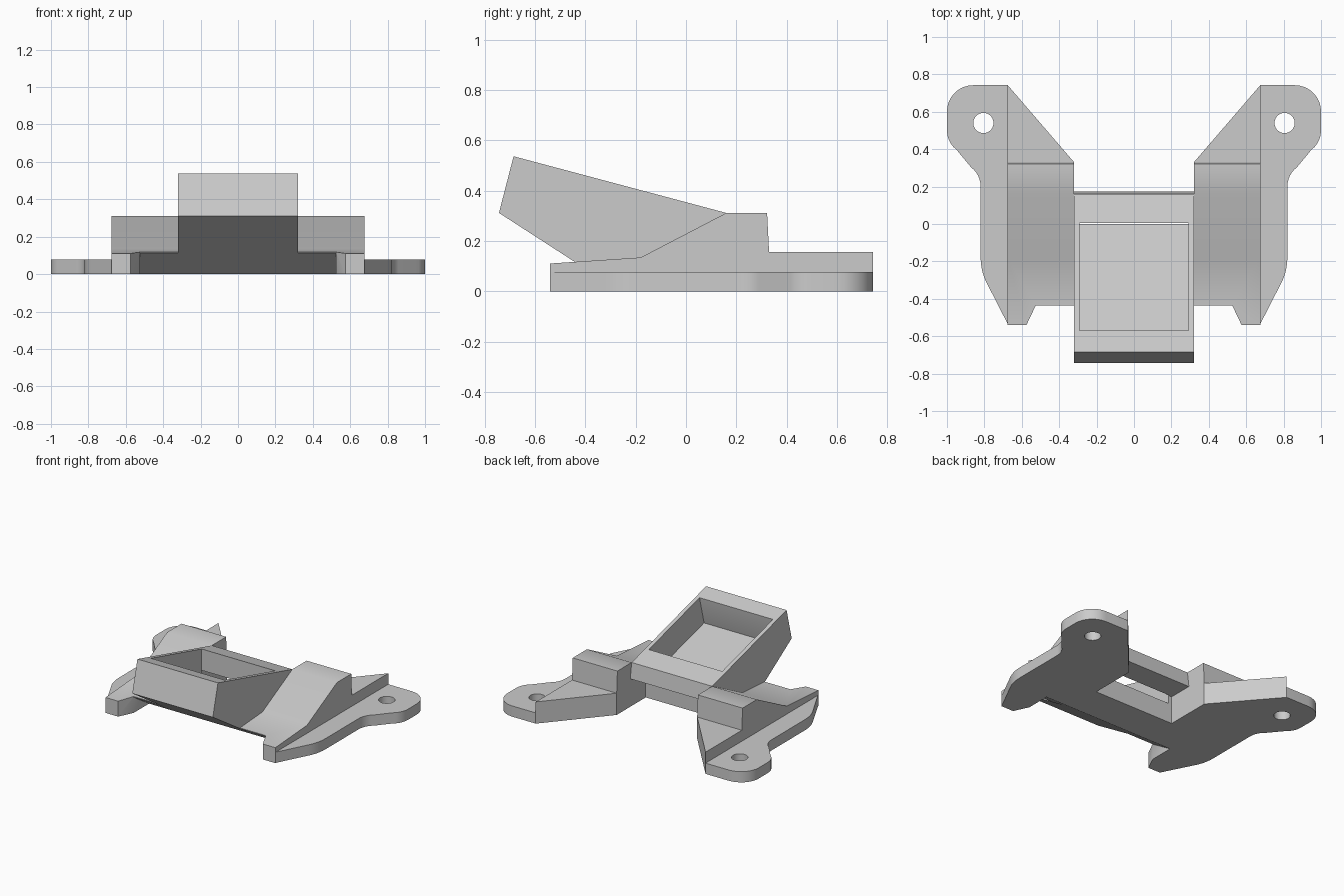
import bpy, bmesh, math
from mathutils import Vector

cube = bpy.data.objects.get("Cube")
if cube:
    bpy.data.objects.remove(cube, do_unlink=True)

grey = bpy.data.materials.new("light grey")
grey.use_nodes = True
COLOUR = (0.6, 0.6, 0.6, 1)
grey.diffuse_color = COLOUR
grey.node_tree.nodes["Principled BSDF"].inputs["Base Color"].default_value = COLOUR


def prism(name, points, low, high, axis):
    """Extrude an outline: (x, y) along z, or (y, z) along x."""
    place = (lambda p, t: (p[0], p[1], t)) if axis == "z" else (lambda p, t: (t, p[0], p[1]))
    bm = bmesh.new()
    face = bm.faces.new([bm.verts.new(place(p, low)) for p in points])
    out = bmesh.ops.extrude_face_region(bm, geom=[face])
    verts = [g for g in out["geom"] if isinstance(g, bmesh.types.BMVert)]
    bmesh.ops.translate(bm, verts=verts, vec=Vector(place((0, 0), high - low)))
    bmesh.ops.recalc_face_normals(bm, faces=bm.faces)
    mesh = bpy.data.meshes.new(name)
    bm.to_mesh(mesh)
    bm.free()
    mesh.materials.append(grey)
    obj = bpy.data.objects.new(name, mesh)
    bpy.context.collection.objects.link(obj)
    return obj


def activate(obj):
    bpy.ops.object.select_all(action="DESELECT")
    obj.select_set(True)
    bpy.context.view_layer.objects.active = obj


def combine(obj, tool, operation):
    mod = obj.modifiers.new("cut", "BOOLEAN")
    mod.operation, mod.solver, mod.object = operation, "EXACT", tool
    activate(obj)
    bpy.ops.object.modifier_apply(modifier=mod.name)
    bpy.data.objects.remove(tool, do_unlink=True)


def arc(cx, cy, r, start, end, steps=8):
    angles = [math.radians(start + (end - start) * i / steps) for i in range(steps + 1)]
    return [(cx + r * math.cos(a), cy + r * math.sin(a)) for a in angles]


def finish(obj, mirrored=False):
    if mirrored:
        mod = obj.modifiers.new("mirror", "MIRROR")
        mod.use_mirror_merge = False
        activate(obj)
        bpy.ops.object.modifier_apply(modifier=mod.name)
    activate(obj)
    bpy.ops.object.shade_smooth_by_angle(angle=math.radians(30))


INNER, OUTER = 0.32, 0.675

# Side blocks: ramp profile trimmed to the plan outline
blocks = prism("side_blocks", [(-0.6, 0), (-0.6, 0.107), (-0.18, 0.135), (0.16, 0.312),
                               (0.322, 0.312), (0.33, 0.156), (0.8, 0.156), (0.8, 0)],
               INNER, 0.8, "x")
plan = prism("plan", [(INNER, -0.435), (0.525, -0.435), (0.575, -0.54), (OUTER, -0.54),
                      (OUTER, 0.742), (INNER, 0.33)], -0.2, 0.6, "z")
combine(blocks, plan, "INTERSECT")
chamfer = prism("chamfer", [(-0.45, 0.1216), (-0.45, -0.0512), (-0.18, -0.0512)],
                0.2, 0.525, "x")
combine(blocks, chamfer, "DIFFERENCE")
finish(blocks, True)

# Mounting flanges with rounded ears and screw holes
outline = ([(OUTER, -0.535)] + arc(0.52, -0.18, 0.3, -30, 0, 6)
           + arc(0.95, 0.2, 0.13, 180, 127, 6)
           + arc(0.87, 0.5, 0.13, -53, 0, 5) + arc(0.86, 0.602, 0.14, 0, 90)
           + [(OUTER, 0.742)])
flanges = prism("mounting_flanges", outline, 0, 0.077, "z")
hole = prism("hole", arc(0.805, 0.54, 0.054, 0, 345, 23), -0.1, 0.2, "z")
combine(flanges, hole, "DIFFERENCE")
finish(flanges, True)

# Tilted tray with its back bar and base slab
tray = prism("tilted_tray", [(-0.743, 0.312), (-0.685, 0.537), (0.16, 0.312), (0.175, 0.2),
                             (0, 0.2), (0, 0), (-0.26, 0)], -INNER, INNER, "x")
cavity = prism("cavity", [(-0.57, 0.7), (-0.57, 0.506), (-0.622, 0.305), (0.005, 0.14),
                          (0.005, 0.7)], -0.292, 0.292, "x")
combine(tray, cavity, "DIFFERENCE")
finish(tray)
